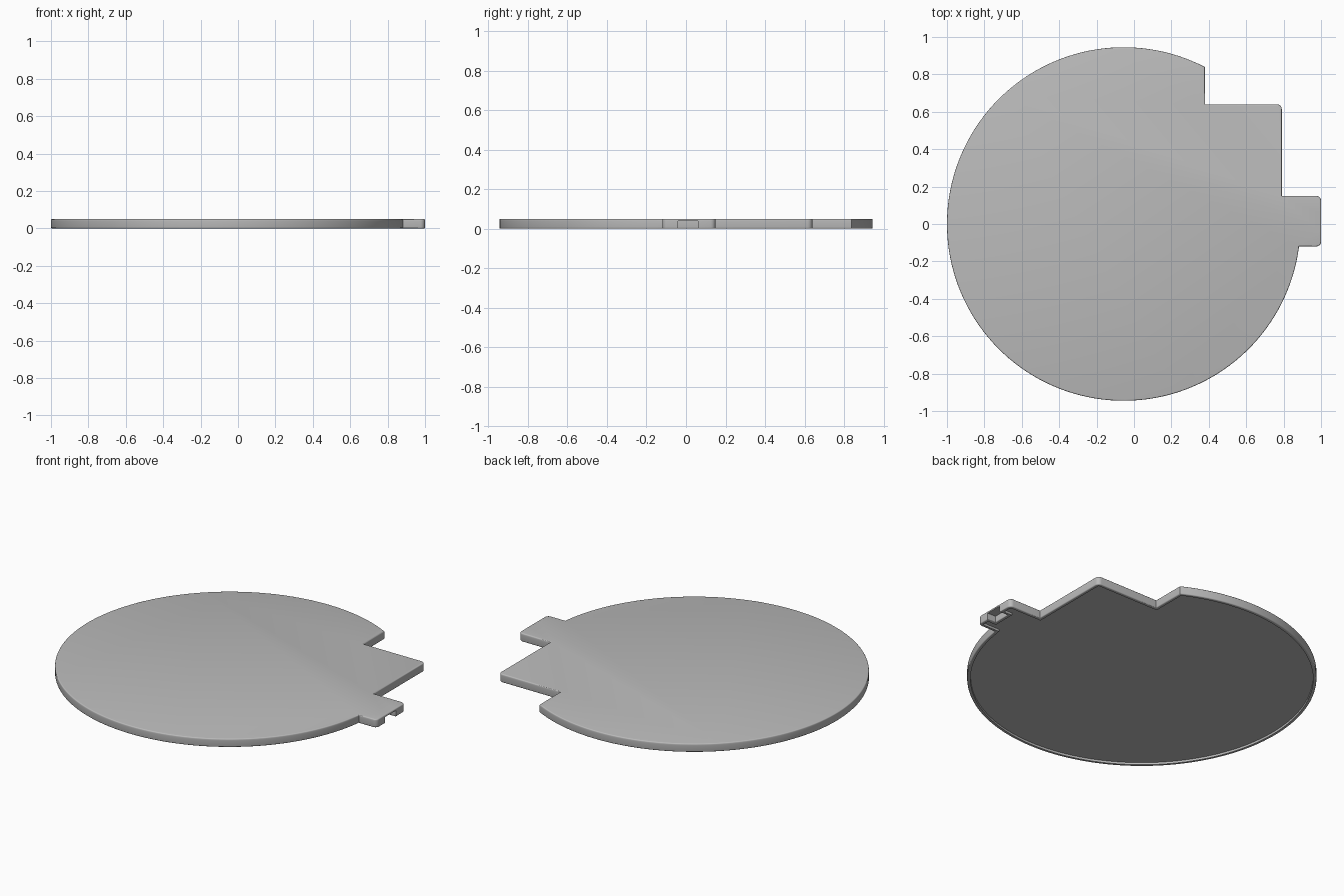
import bpy, bmesh, math

cube = bpy.data.objects.get("Cube")
if cube:
    bpy.data.objects.remove(cube, do_unlink=True)

CX, R = -0.055, 0.945          # large disc
HEIGHT, SLOT_TOP = 0.05, 0.038
ROUND = 0.025                  # outer corner radius

grey = bpy.data.materials.new("plain grey")
grey.use_nodes = True
grey.diffuse_color = (0.5, 0.5, 0.5, 1)
grey.node_tree.nodes["Principled BSDF"].inputs["Base Color"].default_value = (0.5, 0.5, 0.5, 1)


def arc(cx, cy, radius, start, end, steps):
    angles = [start + (end - start) * i / steps for i in range(steps + 1)]
    return [(cx + radius * math.cos(a), cy + radius * math.sin(a)) for a in angles]


def corner(x, y, side):
    # Rounded right-angled corner; side is -1 for front, 1 for back
    start = -math.pi / 2 if side < 0 else 0
    return arc(x - ROUND, y - side * ROUND, ROUND, start, start + math.pi / 2, 5)


def walls(bm, lower, upper):
    for i in range(len(lower)):
        bm.faces.new((lower[i - 1], lower[i], upper[i], upper[i - 1]))


def bevel_rim(bm, z):
    rim = [e for e in bm.edges if all(abs(v.co.z - z) < 1e-5 for v in e.verts)]
    bmesh.ops.bevel(bm, geom=rim, offset=0.006, segments=3, profile=0.5, affect='EDGES')


# Outline: large arc, tab with a slot in its end, stepped corner
disc = arc(CX, 0, R, math.atan2(0.84, 0.38 - CX), 2 * math.pi - math.asin(0.12 / R), 120)
before = disc + corner(1, -0.12, -1)
slot = [(1, -0.04), (0.945, -0.04), (0.945, 0.06), (1, 0.06)]
after = corner(1, 0.15, 1) + [(0.79, 0.15)] + corner(0.79, 0.64, 1) + [(0.38, 0.64)]
outline = before + slot + after
n = len(before)

# Lower part has the slot, upper part runs over it
bm = bmesh.new()
low = [bm.verts.new((x, y, 0)) for x, y in outline]
mid = [bm.verts.new((x, y, SLOT_TOP)) for x, y in outline]
mid_outer = mid[:n + 1] + mid[n + 3:]
top = [bm.verts.new((v.co.x, v.co.y, HEIGHT)) for v in mid_outer]
walls(bm, low, mid)
walls(bm, mid_outer, top)
bm.faces.new(low)
bm.faces.new(top)
bm.faces.new(mid[n:n + 4])
bmesh.ops.recalc_face_normals(bm, faces=bm.faces[:])

# Softened top and bottom edges
bevel_rim(bm, HEIGHT)
bevel_rim(bm, 0)

# Shallow recess underneath, leaving a narrow rim
bm.normal_update()
floor = min(bm.faces, key=lambda f: f.normal.z * f.calc_area())
for thickness, depth in ((0.012, 0), (0.001, -0.012)):
    bmesh.ops.inset_individual(bm, faces=[floor], thickness=thickness,
                               depth=depth, use_even_offset=True)

mesh = bpy.data.meshes.new("base_plate")
bm.to_mesh(mesh)
bm.free()
mesh.materials.append(grey)
plate = bpy.data.objects.new("base_plate", mesh)
bpy.context.collection.objects.link(plate)

bpy.ops.object.select_all(action='DESELECT')
plate.select_set(True)
bpy.context.view_layer.objects.active = plate
bpy.ops.object.shade_smooth_by_angle(angle=math.radians(35))
